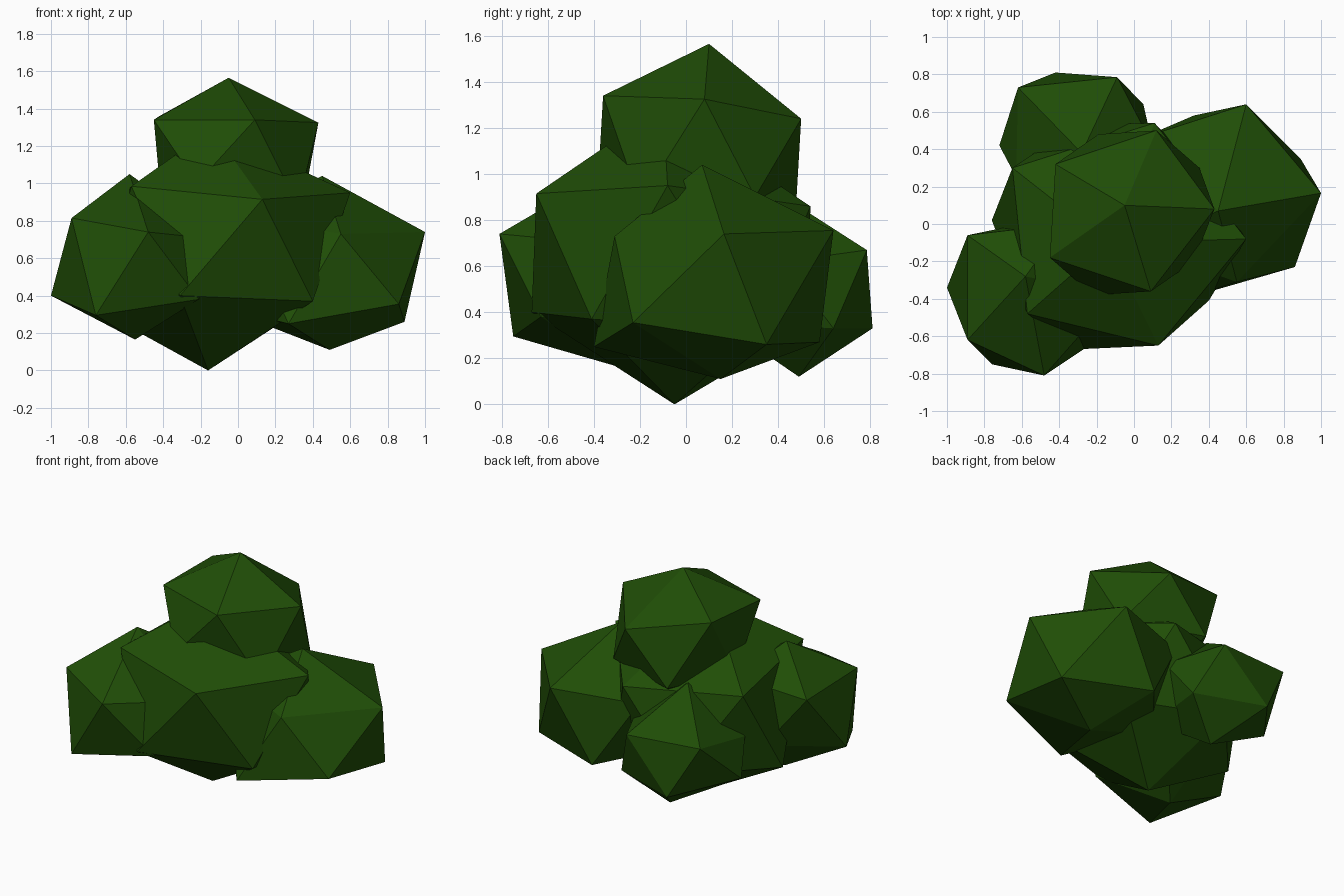
import bpy
import bmesh
from mathutils import Vector

default_cube = bpy.data.objects.get("Cube")
if default_cube:
    bpy.data.objects.remove(default_cube, do_unlink=True)


def make_material(name, colour):
    material = bpy.data.materials.new(name)
    material.use_nodes = True
    material.diffuse_color = colour
    material.node_tree.nodes["Principled BSDF"].inputs["Base Color"].default_value = colour
    return material


leaf_green = make_material("leaf green", (0.014, 0.075, 0.002, 1))


def leaf_clump(name, centre, corners):
    """Irregular twenty-sided clump: corners, plus their opposites through the centre."""
    centre = Vector(centre)
    points = [Vector(corner) for corner in corners]
    opposites = [2 * centre - point for point in points]
    # an opposite is only needed where no corner has been placed already
    hull_points = points + [
        opposite for opposite in opposites
        if all((opposite - point).length > 0.3 for point in points)
    ]

    bm = bmesh.new()
    for point in hull_points:
        bm.verts.new(point)
    hull = bmesh.ops.convex_hull(bm, input=bm.verts[:])
    unused = [v for v in hull["geom_interior"] if isinstance(v, bmesh.types.BMVert)]
    bmesh.ops.delete(bm, geom=unused, context="VERTS")
    bmesh.ops.recalc_face_normals(bm, faces=bm.faces[:])

    mesh = bpy.data.meshes.new(name)
    bm.to_mesh(mesh)
    bm.free()
    mesh.materials.append(leaf_green)
    clump = bpy.data.objects.new(name, mesh)
    bpy.context.collection.objects.link(clump)
    return clump


# Large middle clump that carries the others
leaf_clump("middle_clump", (-0.09, -0.06, 0.63), [
    (0.13, -0.65, 0.915), (-0.57, -0.48, 0.985), (0.6, -0.08, 0.95),
    (0.4, -0.41, 0.37), (-0.31, -0.67, 0.4), (-0.16, -0.05, 0),
    (0.11, 0.54, 0.86), (-0.65, 0.3, 0.9), (-0.14, -0.1, 1.29),
    (-0.76, 0.02, 0.33), (0.33, 0.31, 0.32),
])

# Crown clump
leaf_clump("top_clump", (-0.05, 0.06, 1.12), [
    (-0.05, 0.1, 1.565), (0.12, 0.5, 1.24), (0.43, 0.08, 1.325),
    (0.09, -0.36, 1.34), (-0.45, -0.18, 1.34), (-0.42, 0.32, 1.36),
    (-0.41, 0.04, 0.9),
])

# Clump on the +x side
leaf_clump("left_clump", (0.45, 0.115, 0.54), [
    (1, 0.165, 0.74), (0.86, -0.23, 0.355), (0.45, 0.07, 1.04),
    (0.6, 0.64, 0.755), (0.89, 0.35, 0.26), (0.55, -0.31, 0.73),
    (0.49, 0.15, 0.11), (0.27, -0.4, 0.25), (0.32, 0.58, 0.27),
])

# Clump at the front on the -x side
leaf_clump("front_right_clump", (-0.565, -0.29, 0.61), [
    (-0.89, -0.62, 0.815), (-0.48, -0.81, 0.74), (-0.76, -0.75, 0.295),
    (-1, -0.34, 0.4), (-0.89, -0.06, 0.8), (-0.58, -0.28, 1.05),
    (-0.55, -0.3, 0.165), (-0.6, 0, 0.43), (-0.38, 0, 0.85),
    (-0.1, -0.38, 0.7), (-0.21, -0.63, 0.38),
])

# Clump at the back
leaf_clump("back_clump", (-0.33, 0.435, 0.525), [
    (-0.62, 0.73, 0.69), (-0.28, 0.38, 0.93), (-0.09, 0.785, 0.67),
    (-0.42, 0.81, 0.33), (-0.72, 0.42, 0.395), (-0.63, 0.25, 0.6),
    (0.05, 0.64, 0.33), (-0.22, 0.49, 0.12), (0.1, 0.42, 0.62),
])
